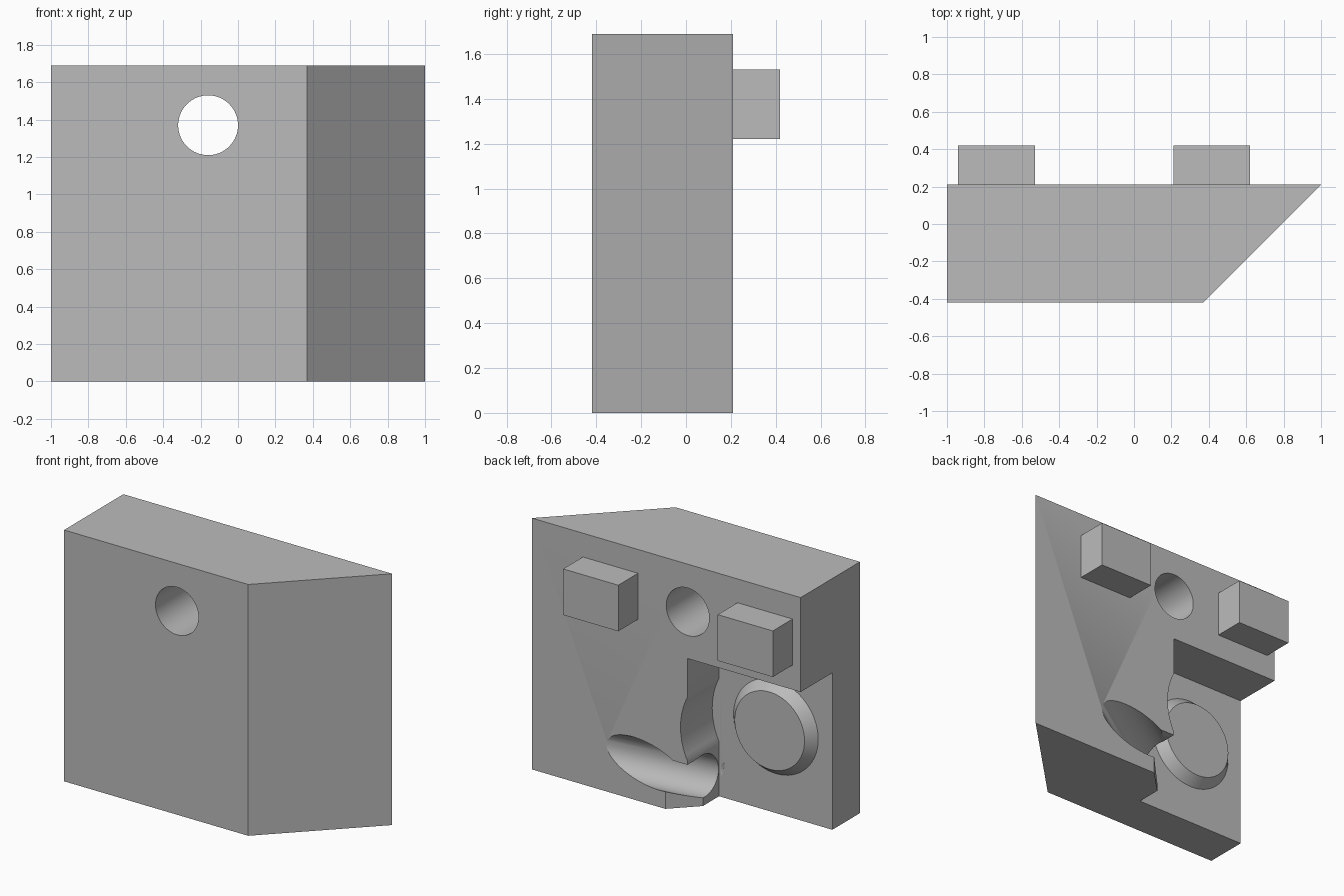
import bpy, bmesh
from mathutils import Vector

if "Cube" in bpy.data.objects:
    bpy.data.objects.remove(bpy.data.objects["Cube"], do_unlink=True)

grey = bpy.data.materials.new("plain_grey")
grey.use_nodes = True
grey.diffuse_color = (0.5, 0.5, 0.5, 1)
grey.node_tree.nodes["Principled BSDF"].inputs["Base Color"].default_value = (0.5, 0.5, 0.5, 1)


def finish(name, bm):
    bmesh.ops.recalc_face_normals(bm, faces=bm.faces)
    mesh = bpy.data.meshes.new(name)
    bm.to_mesh(mesh)
    bm.free()
    mesh.materials.append(grey)
    obj = bpy.data.objects.new(name, mesh)
    bpy.context.scene.collection.objects.link(obj)
    return obj


def prism(name, outline, z0, z1):
    """Extrude a plan outline upward."""
    bm = bmesh.new()
    face = bm.faces.new([bm.verts.new((x, y, z0)) for x, y in outline])
    top = bmesh.ops.extrude_face_region(bm, geom=[face])["geom"]
    verts = [g for g in top if isinstance(g, bmesh.types.BMVert)]
    bmesh.ops.translate(bm, verts=verts, vec=(0, 0, z1 - z0))
    return finish(name, bm)


def box(name, x0, x1, y0, y1, z0, z1):
    return prism(name, [(x0, y0), (x1, y0), (x1, y1), (x0, y1)], z0, z1)


def rod(name, start, end, r1, r2=None):
    """Cylinder or frustum between two points."""
    start, end = Vector(start), Vector(end)
    bm = bmesh.new()
    bmesh.ops.create_cone(bm, cap_ends=True, segments=64, radius1=r1,
                          radius2=r2 or r1, depth=(end - start).length)
    turn = (end - start).to_track_quat("Z", "Y").to_matrix()
    bmesh.ops.rotate(bm, verts=bm.verts, matrix=turn)
    bmesh.ops.translate(bm, verts=bm.verts, vec=(start + end) / 2)
    return finish(name, bm)


def combine(target, tool, operation):
    mod = target.modifiers.new(tool.name, "BOOLEAN")
    mod.object, mod.operation, mod.solver = tool, operation, "EXACT"
    bpy.ops.object.select_all(action="DESELECT")
    target.select_set(True)
    bpy.context.view_layer.objects.active = target
    bpy.ops.object.modifier_apply(modifier=mod.name)
    bpy.data.objects.remove(tool, do_unlink=True)


back, floor, wall = 0.21, -0.127, -0.157
boss_x = boss_z = 0.58

# Main block with one slanted side
block = prism("block", [(-1, -0.42), (0.37, -0.42), (1, back), (-1, back)], 0, 1.69)

# Corner recess, with round clearance for the boss
combine(block, box("recess", -1.2, wall, floor, 0.5, -0.2, 1.055), "DIFFERENCE")
combine(block, rod("clearance", (-boss_x, floor, boss_z), (-boss_x, 0.5, boss_z), 0.474), "DIFFERENCE")

# Slanted relief at the foot of the recess wall
relief = [(wall, 0.046), (0.107, 0.31), (-0.26, 0.31), (-0.26, 0.046)]
combine(block, prism("relief", relief, -0.1, 0.34), "DIFFERENCE")

# Round groove rising out through the back
exit_point, direction = Vector((0.15, back, 0.267)), Vector((1, 0.55, 0.22))
combine(block, rod("groove", exit_point - direction * 0.4, exit_point + direction, 0.142), "DIFFERENCE")

# Tapered boss and the two through holes
combine(block, rod("boss", (-boss_x, floor, boss_z), (-boss_x, -0.06, boss_z), 0.315, 0.26), "UNION")
for x, z in ((-boss_x, boss_z), (-0.16, 1.37)):
    combine(block, rod("hole", (x, -0.6, z), (x, 0.6, z), 0.16), "DIFFERENCE")

block.select_set(True)
bpy.context.view_layer.objects.active = block
bpy.ops.object.shade_smooth_by_angle(angle=0.5)

# Rear locating pegs
for name, x in (("right_peg", -0.94), ("left_peg", 0.21)):
    box(name, x, x + 0.41, back, 0.42, 1.22, 1.53)
